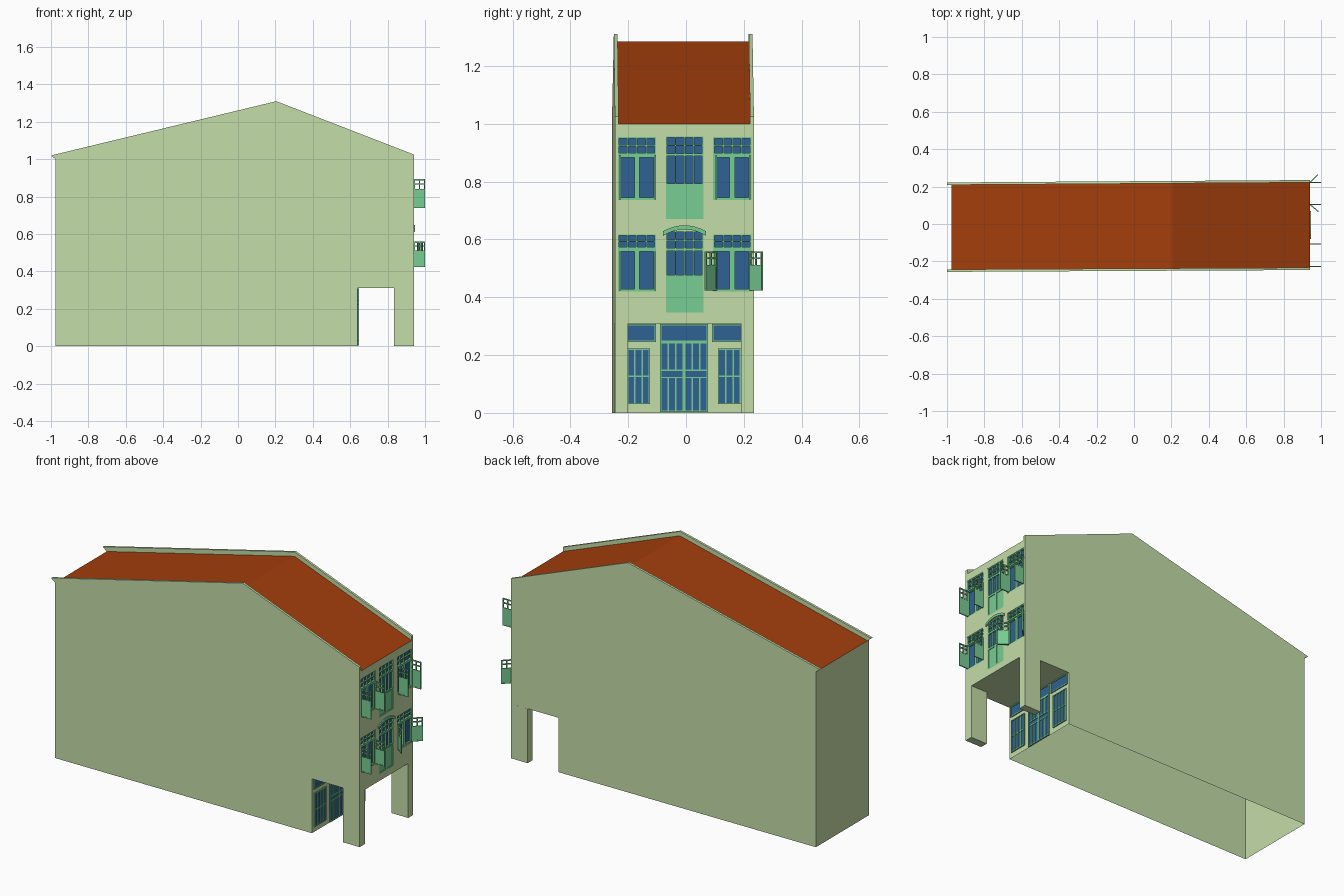
import bpy, bmesh, math
from mathutils import Matrix, Vector

if "Cube" in bpy.data.objects:
    bpy.data.objects.remove(bpy.data.objects["Cube"])


def material(name, hexcode):
    def lin(c):
        return c / 12.92 if c < 0.04045 else ((c + 0.055) / 1.055) ** 2.4
    m = bpy.data.materials.new(name)
    m.diffuse_color = [lin(int(hexcode[i:i + 2], 16) / 255) for i in (0, 2, 4)] + [1]
    m.use_nodes = True
    m.node_tree.nodes["Principled BSDF"].inputs["Base Color"].default_value = m.diffuse_color
    return m


WALL = material("pale_green_plaster", "C5DDA8")
TRIM = material("green_paint", "78CD92")
GLASS = material("blue_glass", "2F6293")
ROOF = material("red_tile", "A33E0C")


def finish(name, bm, mat, matrix=None):
    bmesh.ops.remove_doubles(bm, verts=bm.verts, dist=1e-5)
    bmesh.ops.recalc_face_normals(bm, faces=bm.faces)
    me = bpy.data.meshes.new(name)
    bm.to_mesh(me)
    bm.free()
    me.materials.append(mat)
    ob = bpy.data.objects.new(name, me)
    if matrix:
        ob.matrix_world = matrix
    bpy.context.collection.objects.link(ob)
    return ob


def sheet(name, mat, faces):
    bm = bmesh.new()
    for f in faces:
        bm.faces.new([bm.verts.new(p) for p in f])
    return finish(name, bm, mat)


def boxes(name, mat, items, matrix=None):
    bm = bmesh.new()
    for x0, x1, y0, y1, z0, z1 in items:
        m = Matrix.Translation(((x0 + x1) / 2, (y0 + y1) / 2, (z0 + z1) / 2)) \
            @ Matrix.Diagonal((x1 - x0, y1 - y0, z1 - z0, 1))
        bmesh.ops.create_cube(bm, size=1, matrix=m)
    return finish(name, bm, mat, matrix)


def prism(name, mat, lower, upper):
    # Solid between two matching outlines
    n = len(lower)
    sides = [(lower[i], lower[(i + 1) % n], upper[(i + 1) % n], upper[i]) for i in range(n)]
    return sheet(name, mat, [lower, upper] + sides)


def rect(x, y0, y1, z0, z1):
    return [(x, y0, z0), (x, y1, z0), (x, y1, z1), (x, y0, z1)]


def grille(x0, x1, y0, y1, z0, z1, cols, rows, t=0.005):
    # Border plus evenly spaced glazing bars
    bars = []
    for i in range(cols + 1):
        y = y0 + (y1 - y0 - t) * i / cols
        bars.append((x0, x1, y, y + t, z0, z1))
    for i in range(rows + 1):
        z = z0 + (z1 - z0 - t) * i / rows
        bars.append((x0, x1, y0, y1, z, z + t))
    return bars


# The plan is slightly skewed: wall lines from back to front
def yl(x):
    return -0.246 - 0.010 * (0.94 - x) / 1.94


def yr(x):
    return 0.235 - 0.013 * (0.94 - x) / 1.94


FX, GX, BX, RX = 0.94, 0.64, -0.975, 0.205   # facade, shopfront, back, ridge
ARC, EAVE, RIDGE, T = 0.31, 1.0, 1.285, 0.013

# Side walls and raised gable parapets
side = [(BX, 0), (GX, 0), (GX, ARC), (FX, ARC), (FX, EAVE), (RX, RIDGE), (BX, EAVE)]
rim = [(BX, EAVE), (-1, 1.02), (RX, 1.31), (FX, 1.025), (FX, EAVE), (RX, RIDGE)]
for tag, fy, s in (("left", yl, 1), ("right", yr, -1)):
    sheet("side_wall_" + tag, WALL, [[(x, fy(x), z) for x, z in side]])
    prism("parapet_" + tag, WALL, [(x, fy(x), z) for x, z in rim],
          [(x, fy(x) + s * T, z) for x, z in rim])

# Back wall, shopfront wall, arcade ceiling
sheet("back_wall", WALL, [rect(BX, yl(BX), yr(BX), 0, EAVE)])
sheet("shopfront_wall", WALL, [rect(GX, yl(GX), yr(GX), 0, ARC)])
sheet("arcade_ceiling", WALL, [[(GX, yl(GX), ARC), (FX, yl(FX), ARC),
                                (FX, yr(FX), ARC), (GX, yr(GX), ARC)]])

# Two roof slopes
sheet("roof", ROOF, [[(a, yl(a) + T, za), (RX, yl(RX) + T, RIDGE),
                      (RX, yr(RX) - T, RIDGE), (a, yr(a) - T, za)]
                     for a, za in ((BX, EAVE), (FX, EAVE))])

# Arcade pillars
boxes("pillars", WALL, [(0.835, FX, yl(FX), -0.2, 0, ARC), (0.835, FX, 0.19, yr(FX), 0, ARC)])

# Facade with recessed openings
holes = {"upper_left": (-0.236, -0.104, 0.736, 0.955),
         "upper_middle": (-0.070, 0.060, 0.670, 0.957),
         "upper_right": (0.094, 0.226, 0.736, 0.955),
         "lower_left": (-0.236, -0.104, 0.420, 0.618),
         "lower_middle": (-0.070, 0.060, 0.347, 0.630),
         "lower_right": (0.094, 0.226, 0.420, 0.618)}
D = 0.012
ys = sorted({yl(FX), yr(FX)} | {v for h in holes.values() for v in h[:2]})
zs = sorted({ARC, EAVE} | {v for h in holes.values() for v in h[2:]})
faces = []
for a, b in zip(ys, ys[1:]):
    for c, d in zip(zs, zs[1:]):
        y, z = (a + b) / 2, (c + d) / 2
        if not any(h[0] < y < h[1] and h[2] < z < h[3] for h in holes.values()):
            faces.append(rect(FX, a, b, c, d))
for h in holes.values():
    p, q = rect(FX, *h), rect(FX - D, *h)
    faces += [(p[i], p[(i + 1) % 4], q[(i + 1) % 4], q[i]) for i in range(4)]
sheet("facade", WALL, faces)

# Windows: glass, transom bars, casement bars, solid apron on the middle ones
X0, X1 = FX - D, FX - 0.002
for name, (y0, y1, z0, z1) in holes.items():
    sheet("glass_" + name, GLASS, [rect(FX - D + 0.001, y0, y1, z0, z1)])
    upper, mid = name.startswith("upper"), (y0 + y1) / 2
    if "middle" in name:
        sill, tr = (0.788, 0.893) if upper else (0.472, 0.565)
        bars = grille(X0, X1, y0, y1, tr, z1, 4, 2)
        bars += grille(X0, X1, y0, y1, sill, tr, 4, 1)
        bars.append((X0, FX - 0.004, y0, y1, z0, sill))
        for a, b in ((y0, mid), (mid, y1)):
            bars += grille(FX - 0.005, FX, a, b, z0, sill, 1, 1, 0.008)
    else:
        tr = 0.893 if upper else 0.568
        bars = grille(X0, X1, y0, y1, tr, z1, 4, 2)
        for a, b in ((y0, mid), (mid, y1)):
            bars += grille(X0, X1, a, b, z0, tr, 1, 1, 0.009)
        bars.append((X0, FX + 0.002, y0, y1, tr - 0.003, tr + 0.006))
    boxes("frame_" + name, TRIM, bars)

# Curved moulding over the lower middle window
N = 10
top, low = [], []
for i in range(N + 1):
    u = -1 + 2 * i / N
    top.append((-0.005 + 0.075 * u, 0.628 + 0.021 * (1 - u * u)))
    low.append((-0.005 + 0.075 * u, 0.612 + 0.023 * (1 - u * u)))
outline = low + top[::-1]
prism("arch_moulding", TRIM, [(FX - D, y, z) for y, z in outline],
      [(FX + 0.006, y, z) for y, z in outline])

# Shutters: solid lower panel with an open grid above, swung outwards
for floor, z0, z1, solid in (("upper", 0.738, 0.893, 0.834), ("lower", 0.424, 0.559, 0.505)):
    for tag, hinges in (("left", (-0.228, -0.106)), ("right", (0.105, 0.221))):
        for k, hy in enumerate(hinges):
            swing = (-40, 45)[k] if (floor, tag) == ("lower", "right") else 0
            parts = [(0, 0.06, -0.002, 0.002, z0, solid)]
            parts += [(0, 0.06, -0.003, 0.003, z, z + 0.006)
                      for z in (z0, solid, (solid + z1) / 2, z1 - 0.006)]
            parts += [(x, x + 0.006, -0.003, 0.003, a, z1)
                      for x, a in ((0, z0), (0.027, solid), (0.054, z0))]
            boxes(f"shutter_{floor}_{tag}_{k + 1}", TRIM, parts,
                  Matrix.Translation((FX, hy, 0)) @ Matrix.Rotation(math.radians(swing), 4, 'Z'))

# Shopfront: transoms, side windows and a double door
A, B, C = GX, GX + 0.006, -0.007
glass, bars = [], []
for y0, y1, z0, z1, cols, rows in (
        (-0.236, -0.104, 0.245, 0.308, 1, 1), (0.090, 0.222, 0.245, 0.308, 1, 1),
        (-0.090, 0.076, 0.245, 0.308, 1, 1),
        (-0.230, -0.124, 0.030, 0.222, 4, 2), (0.110, 0.216, 0.030, 0.222, 4, 2),
        (-0.090, C, 0.003, 0.125, 3, 1), (C, 0.076, 0.003, 0.125, 3, 1),
        (-0.090, C, 0.145, 0.245, 3, 1), (C, 0.076, 0.145, 0.245, 3, 1),
        (-0.090, C, 0.120, 0.150, 1, 1), (C, 0.076, 0.120, 0.150, 1, 1)):
    glass.append((A, A + 0.002, y0, y1, z0, z1))
    bars += grille(A, B, y0, y1, z0, z1, cols, rows)
boxes("shopfront_glass", GLASS, glass)
boxes("shopfront_frames", TRIM, bars)
